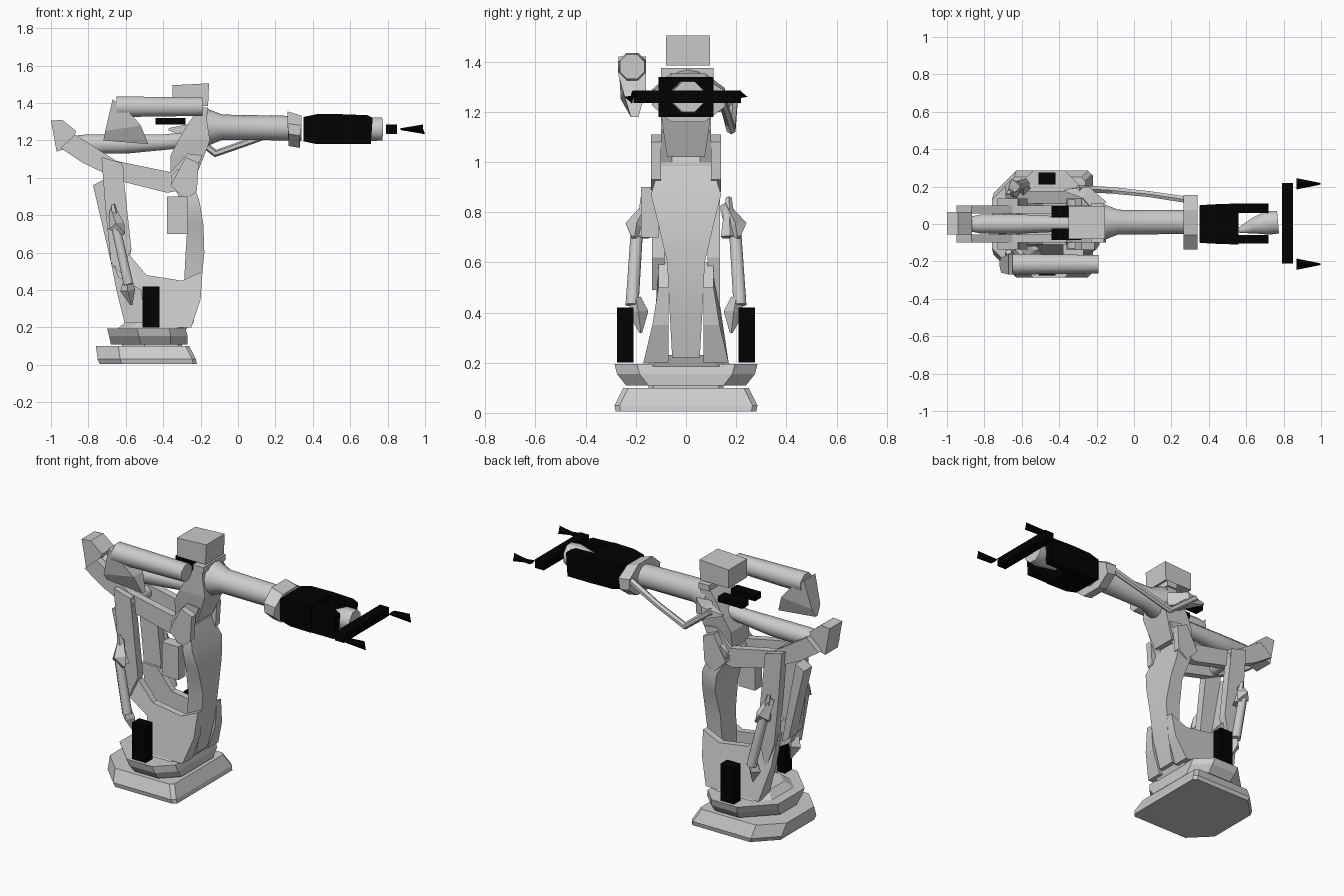
import bpy, bmesh, math
from mathutils import Vector

cube = bpy.data.objects.get("Cube")
if cube:
    bpy.data.objects.remove(cube)


def material(name, value):
    m = bpy.data.materials.new(name)
    m.use_nodes = True
    col = (value, value, value, 1)
    m.diffuse_color = col
    m.node_tree.nodes["Principled BSDF"].inputs["Base Color"].default_value = col
    return m


GREY = material("light grey", 0.6)
BLACK = material("black", 0.0005)


def finish(name, bm, mat, smooth=False):
    bmesh.ops.recalc_face_normals(bm, faces=bm.faces)
    me = bpy.data.meshes.new(name)
    bm.to_mesh(me)
    bm.free()
    me.materials.append(mat)
    ob = bpy.data.objects.new(name, me)
    bpy.context.collection.objects.link(ob)
    if smooth:
        bpy.ops.object.select_all(action='DESELECT')
        ob.select_set(True)
        bpy.context.view_layer.objects.active = ob
        bpy.ops.object.shade_smooth_by_angle(angle=math.radians(50))
    return ob


def loft(name, rings, mat=GREY, smooth=False):
    """Skin a list of equal-length vertex rings and cap both ends."""
    bm = bmesh.new()
    loops = [[bm.verts.new(p) for p in ring] for ring in rings]
    n = len(loops[0])
    for a, b in zip(loops, loops[1:]):
        for i in range(n):
            j = (i + 1) % n
            bm.faces.new((a[i], a[j], b[j], b[i]))
    bm.faces.new(loops[0][::-1])
    bm.faces.new(loops[-1])
    return finish(name, bm, mat, smooth)


def plate(name, pts, y0, y1, mat=GREY, splay=0):
    """Side outline in x, z, given thickness in y; splay widens it low down."""
    s = 1 if y1 > 0 else -1
    outer = [(x, y1 + s * splay * max(0, 0.45 - z), z) for x, z in pts]
    return loft(name, [[(x, y0, z) for x, z in pts], outer], mat)


def box(name, x, y, z, mat=GREY):
    return plate(name, [(x[0], z[0]), (x[1], z[0]), (x[1], z[1]), (x[0], z[1])], *y, mat)


def tube(name, stations, sides=10, mat=GREY, smooth=True):
    """Round limb through stations of (x, y, z, radius)."""
    pts = [Vector(s[:3]) for s in stations]
    rings = []
    for i, s in enumerate(stations):
        d = (pts[min(i + 1, len(pts) - 1)] - pts[max(i - 1, 0)]).normalized()
        u = d.orthogonal() if abs(d.z) > 0.9 else d.cross(Vector((0, 0, 1)))
        u.normalize()
        v = d.cross(u)
        turn = [math.tau * (k + 0.5) / sides for k in range(sides)]
        rings.append([pts[i] + s[3] * (u * math.cos(t) + v * math.sin(t)) for t in turn])
    return loft(name, rings, mat, smooth)


def disc(name, layers, rear=0.12, front=0.02):
    """Slab from layers of (z, x0, x1, half depth) with chamfered corners."""
    rings = []
    for z, a, b, h in layers:
        rings.append([(a + rear, -h, z), (b - front, -h, z), (b, -h + front, z),
                      (b, h - front, z), (b - front, h, z), (a + rear, h, z),
                      (a, h - rear, z), (a, -h + rear, z)])
    return loft(name, rings)


# Base and turntable
disc("base_plate", [(.005, -.74, -.22, .28), (.03, -.75, -.225, .285), (.1, -.76, -.26, .25)])
disc("base_collar", [(.09, -.62, -.3, .15), (.12, -.62, -.3, .15)])
disc("turntable", [(.11, -.68, -.27, .24), (.155, -.69, -.27, .275), (.195, -.7, -.28, .285)],
     .16, .09)
disc("turntable_hub", [(.18, -.66, -.28, .19), (.23, -.6, -.26, .14)], .07, .05)

# Yoke plates: the right one is cut back at the rear
yoke_front = [(-.25, .2), (-.2, .35), (-.19, .5), (-.3, .45), (-.49, .48), (-.59, .6)]
plate("yoke_left", yoke_front + [(-.69, .6), (-.65, .4), (-.6, .2)], .07, .11, splay=.24)
plate("yoke_right", yoke_front + [(-.69, .6), (-.64, .47), (-.52, .4), (-.49, .2)],
      -.07, -.11, splay=.24)
strut_top = [(-.57, .62), (-.62, 1.08), (-.73, 1.11), (-.71, .85), (-.68, .55)]
plate("rear_strut_left", strut_top + [(-.62, .38)], .085, .135)
plate("rear_strut_right", strut_top + [(-.63, .49)], -.085, -.135)

rocker = [(-.95, 1.16), (-.87, 1.23), (-.65, 1.09), (-.36, 1.03), (-.27, 1.13), (-.19, 1.12),
          (-.27, .94), (-.38, .92), (-.62, .98), (-.83, 1.08)]

# Mirrored parts
for side, s in (("right", -1), ("left", 1)):
    plate("rocker_" + side, rocker, s * .055, s * .1)
    plate("shoulder_cheek_" + side, [(-.36, .96), (-.28, .88), (-.22, .93), (-.21, 1.08), (-.28, 1.11)],
          s * .1, s * .14)
    tube("side_link_" + side, [(-.585, s * .215, .43, .028), (-.655, s * .195, .74, .026)], 8)
    tube("link_tip_" + side, [(-.64, s * .17, .7, .035), (-.67, s * .17, .86, .012)], 5)
    tube("link_bracket_" + side, [(-.67, s * .15, .83, .02), (-.65, s * .2, .74, .045),
                                  (-.61, s * .21, .7, .01)], 4, smooth=False)
    tube("link_foot_" + side, [(-.57, s * .18, .32, .006), (-.59, s * .19, .4, .04),
                               (-.59, s * .2, .46, .02)], 4, smooth=False)
    box("motor_" + side, (-.51, -.42), (s * .21, s * .275), (.2, .42), BLACK)
    # Slim pointed finger, wide across at the back and upright at the tip
    y = s * .215
    loft("finger_" + side, [[(.87, y - .03, 1.26), (.87, y, 1.255), (.87, y + .03, 1.26), (.87, y, 1.265)],
                            [(.99, y - .006, 1.26), (1, y, 1.233), (.99, y + .006, 1.26), (.99, y, 1.285)]],
         BLACK)

plate("rear_brace", [(-.63, .5), (-.675, .53), (-.775, .96), (-.72, .99)], -.09, -.01)
tube("rear_pivot", [(-.65, -.13, 1.04, .04), (-.65, .13, 1.04, .04)], 8)
tube("shoulder_pivot", [(-.3, -.13, .99, .06), (-.3, .13, .99, .06)], 8)

# Main column, widening toward the shoulder
sections = [(.22, -.3, -.24, .055), (.4, -.29, -.2, .065), (.6, -.28, -.18, .075),
            (.75, -.27, -.185, .11), (.87, -.3, -.205, .14), (1.0, -.37, -.25, .1)]
loft("column", [[(a, -h, z), (b, -h, z), (b, h, z), (a, h, z)] for z, a, b, h in sections],
     smooth=True)
box("control_box", (-.38, -.27), (-.18, -.11), (.7, .9))

# Rear elbow and its push rod
plate("elbow_box", [(-.9, 1.16), (-.865, 1.25), (-.94, 1.31), (-1, 1.305), (-.97, 1.14)], -.055, .065)
tube("push_rod", [(-.91, 0, 1.19, .035), (-.82, 0, 1.18, .055), (-.6, 0, 1.18, .055),
                  (-.4, 0, 1.19, .045), (-.3, 0, 1.2, .045)], 8)

# Shoulder head, narrowing downward
head = [(1.02, -.36, -.22, .075), (1.12, -.36, -.18, .09), (1.2, -.32, -.15, .1),
        (1.3, -.26, -.165, .1), (1.37, -.21, -.17, .1)]
loft("shoulder_head", [[(a, -h, z), (b, -h, z), (b, h, z), (a, h, z)] for z, a, b, h in head])
box("head_cap", (-.23, -.16), (-.1, .11), (1.34, 1.375))
plate("top_box", [(-.35, 1.385), (-.16, 1.385), (-.155, 1.505), (-.35, 1.495)], -.08, .095)
for i, y in enumerate((-.055, .065)):
    box("drive_%d" % (i + 1), (-.44, -.28), (y - .03, y + .03), (1.285, 1.32), BLACK)

# Forearm and its faceted clamp
tube("forearm", [(-.2, .01, 1.27, .1), (-.165, .01, 1.27, .1), (-.085, .01, 1.27, .068),
                 (.34, .01, 1.265, .065)], 14)
loft("wrist_clamp", [[(.27, y, 1.26 - h), (.33, y, 1.25 - h), (.34, y, 1.26 + h * .8), (.265, y, 1.265 + h)]
                     for y, h in ((-.135, .025), (-.06, .09), (.075, .09), (.155, .03))])

# Tool body with two prongs, wrist ball between them
rings = []
for x, d, h in ((.35, .1, .065), (.42, .105, .08), (.56, .11, .08)):
    rings.append([(x, -d, 1.26 - h), (x, d, 1.26 - h), (x, d, 1.26 + h), (x, -d, 1.26 + h)])
loft("tool_body", rings, BLACK)
prong = [(.55, 1.18), (.71, 1.18), (.72, 1.32), (.69, 1.335), (.55, 1.34)]
plate("prong_right", prong, -.06, -.105, BLACK)
plate("prong_left", prong, .06, .11, BLACK)
tube("tool_wrist", [(.56, -.035, 1.25, .015), (.64, -.01, 1.255, .045), (.71, .005, 1.26, .068),
                    (.77, .01, 1.26, .066)], 8)
box("crossbar", (.79, .85), (-.21, .22), (1.235, 1.285), BLACK)

# Front pipe with drooping tail
tube("side_pipe", [(-.65, -.215, 1.38, .06), (-.19, -.215, 1.38, .053)], 8)
loft("pipe_tail", [[(-.67, -.27, 1.42), (-.58, -.27, 1.35), (-.58, -.16, 1.35), (-.67, -.16, 1.42)],
                   [(-.71, -.26, 1.25), (-.52, -.25, 1.28), (-.52, -.16, 1.28), (-.71, -.18, 1.25)],
                   [(-.72, -.22, 1.2), (-.48, -.22, 1.18), (-.48, -.19, 1.18), (-.72, -.2, 1.2)]])

# Rear cable and its pointed bracket
tube("cable", [(-.3, .19, 1.27, .02), (-.12, .18, 1.13, .02), (.08, .16, 1.2, .018),
               (.28, .13, 1.28, .02)], 6)
tube("cable_bracket", [(-.18, .09, 1.24, .06), (-.26, .17, 1.25, .05), (-.37, .18, 1.26, .008)],
     4, smooth=False)
